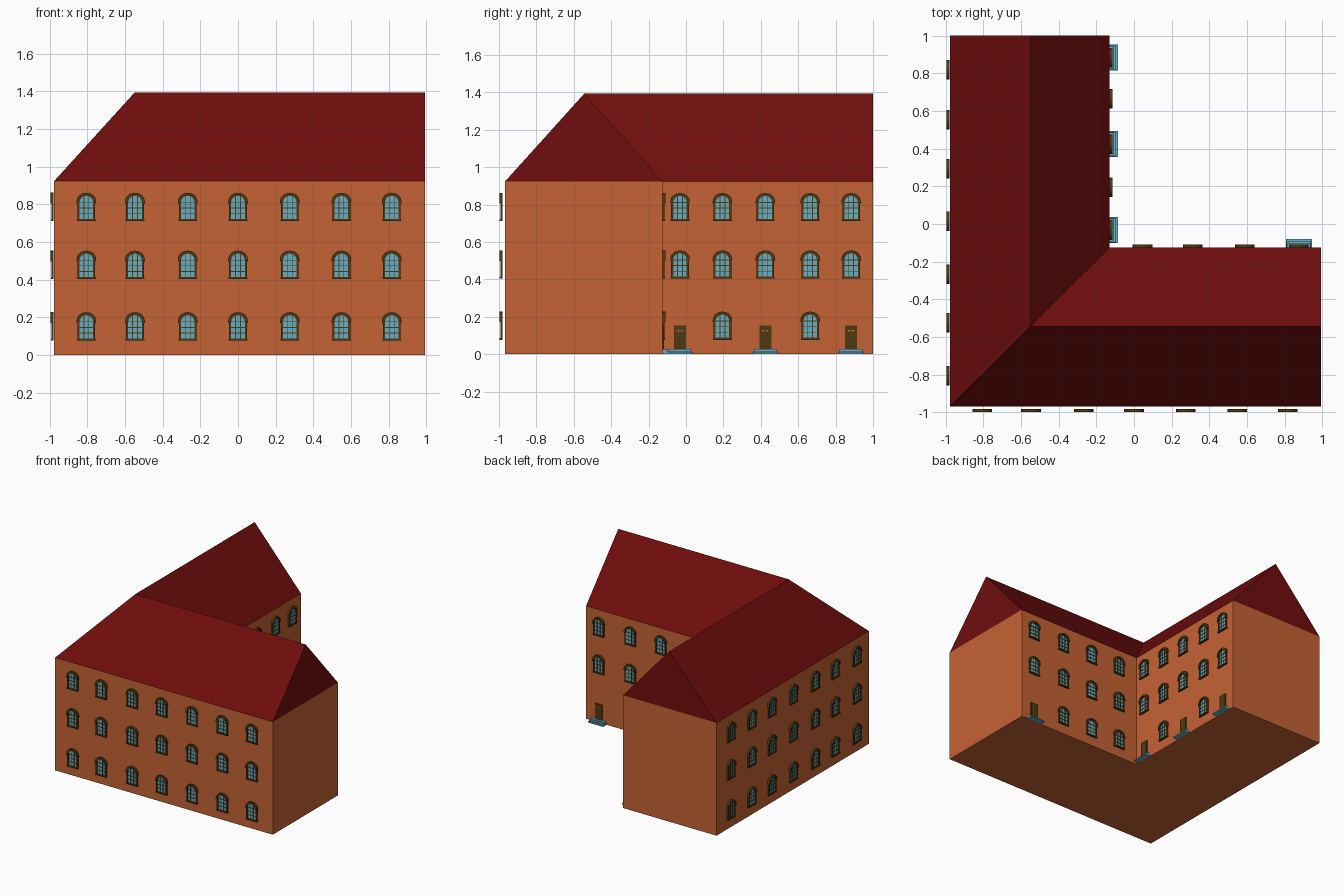
import bpy, bmesh, math
from mathutils import Matrix, Vector

if "Cube" in bpy.data.objects:
    bpy.data.objects.remove(bpy.data.objects["Cube"])


def material(name, rgb):
    m = bpy.data.materials.new(name)
    m.diffuse_color = (*rgb, 1)
    m.use_nodes = True
    m.node_tree.nodes["Principled BSDF"].inputs["Base Color"].default_value = m.diffuse_color
    return m


WALL = material("orange plaster", (0.56, 0.123, 0.034))
ROOF = material("dark red roof", (0.16, 0.004, 0.004))
WOOD = material("dark brown wood", (0.075, 0.042, 0.006))
GLASS = material("blue glass", (0.14, 0.42, 0.54))
STONE = material("blue stone", (0.14, 0.42, 0.54))

X0, X1, XI = -0.977, 0.993, -0.131    # outer left, right end, courtyard face
Y0, Y1, YI = -0.968, 1.0, -0.126      # outer front, back end, courtyard face
EAVE, RIDGE = 0.923, 1.394
RX, RY = -0.549, -0.543               # ridge lines


def finish(bm, name, mat):
    bmesh.ops.recalc_face_normals(bm, faces=bm.faces)
    me = bpy.data.meshes.new(name)
    bm.to_mesh(me)
    bm.free()
    me.materials.append(mat)
    ob = bpy.data.objects.new(name, me)
    bpy.context.collection.objects.link(ob)
    return ob


def prism(bm, M, pts, n0, n1):
    """Extrude a facade outline (u, v) from depth n0 to n1."""
    a = [bm.verts.new(M @ Vector((u, v, n0))) for u, v in pts]
    b = [bm.verts.new(M @ Vector((u, v, n1))) for u, v in pts]
    k = len(pts)
    bm.faces.new(a[::-1])
    bm.faces.new(b)
    for i in range(k):
        j = (i + 1) % k
        bm.faces.new((a[i], a[j], b[j], b[i]))


def ring(bm, M, outer, inner, n0, n1):
    """Closed band between two outlines."""
    loops = [[bm.verts.new(M @ Vector((u, v, n))) for u, v in pts]
             for pts, n in ((outer, n0), (outer, n1), (inner, n1), (inner, n0))]
    k = len(outer)
    for s in range(4):
        p, q = loops[s], loops[(s + 1) % 4]
        for i in range(k):
            j = (i + 1) % k
            bm.faces.new((p[i], p[j], q[j], q[i]))


def rect(u0, u1, v0, v1):
    return [(u0, v0), (u1, v0), (u1, v1), (u0, v1)]


def arc(hw, spring, rise, n=8):
    return [(hw * math.cos(math.pi * i / n), spring + rise * math.sin(math.pi * i / n))
            for i in range(n + 1)]


def arch(hw, v0, spring, rise):
    return [(-hw, v0), (hw, v0)] + arc(hw, spring, rise)


# L-shaped walls
corners = [(X0, Y0), (X1, Y0), (X1, YI), (XI, YI), (XI, Y1), (X0, Y1)]
bm = bmesh.new()
prism(bm, Matrix.Identity(4), corners, 0, EAVE)
finish(bm, "walls", WALL)

# Roof with a hip, a valley and two flush gables
bm = bmesh.new()
A, B, C, D, E, F = [bm.verts.new((x, y, EAVE)) for x, y in corners]
P, Q, R = [bm.verts.new((x, y, RIDGE)) for x, y in ((RX, RY), (X1, RY), (RX, Y1))]
for f in ((A, B, Q, P), (C, D, P, Q), (D, E, R, P), (F, A, P, R), (B, C, Q), (E, F, R),
          (F, E, D, C, B, A)):
    bm.faces.new(f)
finish(bm, "roof", ROOF)


def window(frames, panes, M):
    # arched frame, sill and raised arched hood
    ring(frames, M, arch(0.047, 0, 0.1, 0.046), arch(0.036, 0.011, 0.1, 0.035), 0, 0.012)
    hood = arc(0.052, 0.108, 0.043) + [(-0.052, 0.094), (-0.040, 0.094)]
    hood_in = arc(0.040, 0.104, 0.032) + [(-0.040, 0.099), (-0.038, 0.099)]
    band = arc(0.052, 0.106, 0.045), arc(0.038, 0.1, 0.037)
    prism(frames, M, [(0.052, 0.094)] + band[0] + [(-0.052, 0.094), (-0.038, 0.094)]
          + band[1][::-1] + [(0.038, 0.094)], 0, 0.017)
    prism(frames, M, rect(-0.05, 0.05, 0, 0.009), 0, 0.015)
    # glazing bars
    for u in (-0.013, 0.013):
        prism(frames, M, rect(u - 0.002, u + 0.002, 0.01, 0.134), 0.002, 0.009)
    for v in (0.04, 0.07, 0.1):
        prism(frames, M, rect(-0.037, 0.037, v - 0.002, v + 0.002), 0.002, 0.009)
    prism(panes, M, arch(0.038, 0.009, 0.1, 0.037), 0.001, 0.006)


def door(doors, lights, steps, M):
    prism(doors, M, rect(-0.032, 0.032, 0.02, 0.152), 0, 0.008)
    for u in (-0.010, 0.010):
        prism(lights, M, rect(u - 0.007, u + 0.007, 0.122, 0.128), 0.007, 0.009)
    for i in range(3):    # three shallow treads
        w, d = 0.069 - 0.004 * i, 0.046 - 0.011 * i
        prism(steps, M, rect(-w, w, 0.009 * i, 0.009 * (i + 1)), 0.001, d)


SILLS = (0.077, 0.404, 0.711)
OUTER = (-0.805, -0.547, -0.267, 0, 0.275, 0.549, 0.816)
# name, wall point, outward normal, column positions along the wall, door columns
FACADES = (
    ("front", (0, Y0 - 0.013, 0), (0, -1, 0), OUTER, ()),
    ("left", (X0 - 0.002, 0, 0), (-1, 0, 0),
     (-0.82, -0.553, -0.293, -0.014, 0.267, 0.525, 0.805), ()),
    ("courtyard_side", (XI, 0, 0), (1, 0, 0), (-0.032, 0.195, 0.424, 0.664, 0.883), (0, 2, 4)),
    ("courtyard_back", (0, YI, 0), (0, 1, 0), (-0.045, -0.312, -0.589, -0.875), (3,)),
)
for name, origin, normal, columns, door_cols in FACADES:
    n, up = Vector(normal), Vector((0, 0, 1))
    u = up.cross(n)
    base = Matrix.Translation(origin) @ Matrix((u, up, n)).transposed().to_4x4()
    frames, panes, doors, lights, steps = [bmesh.new() for _ in range(5)]
    for c, pos in enumerate(columns):
        for r, sill in enumerate(SILLS):
            if r == 0 and c in door_cols:
                door(doors, lights, steps, base @ Matrix.Translation((pos, 0, 0)))
            else:
                window(frames, panes, base @ Matrix.Translation((pos, sill, 0)))
    finish(frames, name + "_window_frames", WOOD)
    finish(panes, name + "_window_panes", GLASS)
    if door_cols:
        finish(doors, name + "_doors", WOOD)
        finish(lights, name + "_door_lights", WALL)
        finish(steps, name + "_door_steps", STONE)
    else:
        for b in (doors, lights, steps):
            b.free()
